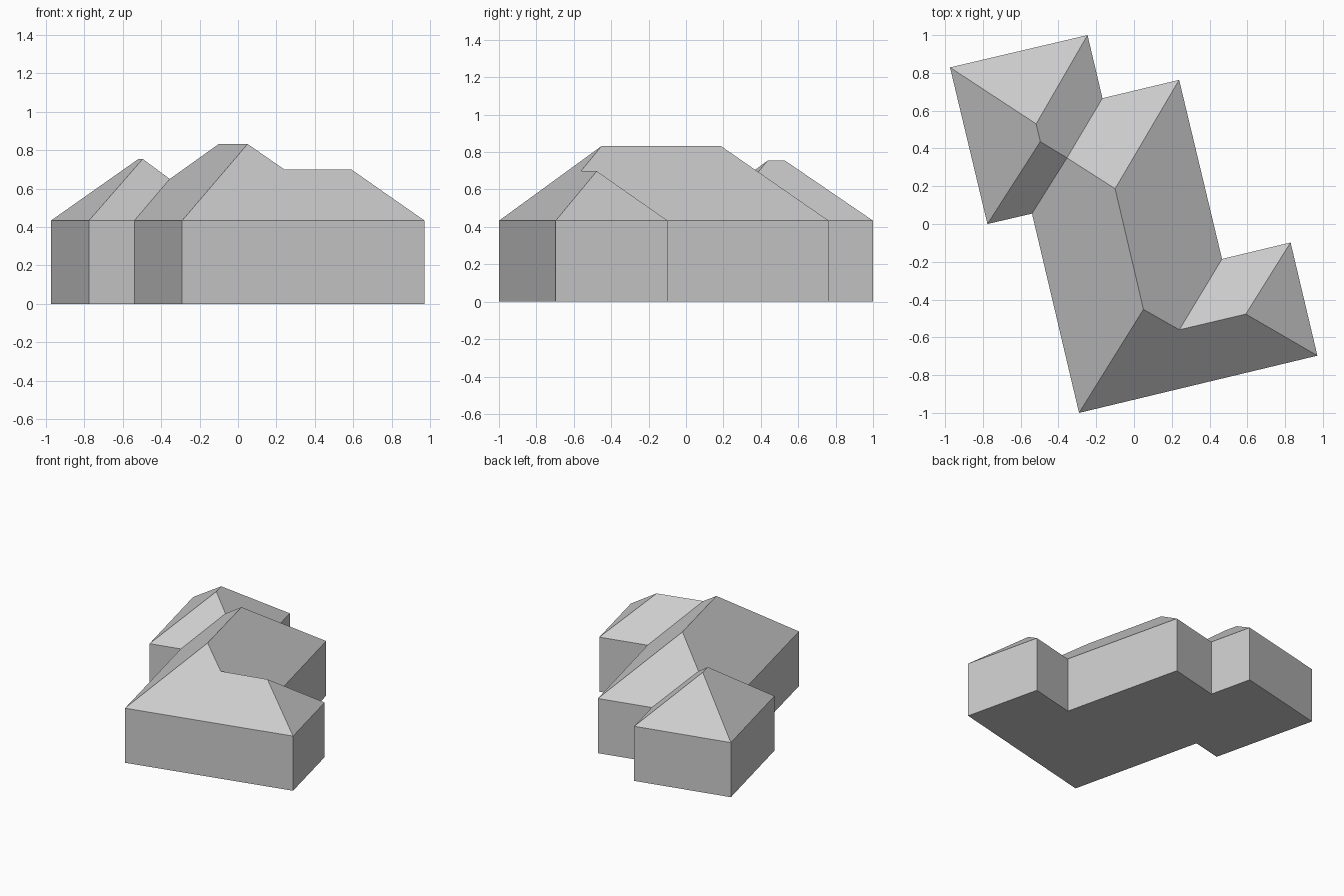
import bpy
import bmesh

cube = bpy.data.objects.get("Cube")
if cube:
    bpy.data.objects.remove(cube, do_unlink=True)

EAVE = 0.433

# Stepped footprint, counterclockwise from the front corner
corners = dict(
    A=(-0.291, -1.0), B=(0.971, -0.697), C=(0.829, -0.098), D=(0.466, -0.185),
    E=(0.239, 0.763), F=(-0.167, 0.666), G=(-0.246, 1.0), H=(-0.974, 0.829),
    I=(-0.776, 0.0), J=(-0.54, 0.055))

# Ridge ends and valley junctions of the hipped roof
ridges = dict(
    p=(0.05, -0.452, 0.832), q=(0.24, -0.56, 0.70), r=(0.592, -0.477, 0.698),
    s=(-0.10, 0.187, 0.832), t=(-0.355, 0.35, 0.65), u=(-0.496, 0.436, 0.754),
    v=(-0.518, 0.53, 0.754))

# One slope per wall, named by its corner letters
slopes = ["ABrqp", "BCr", "CDqr", "DEspq", "EFts",
          "FGvut", "GHv", "HIuv", "IJtu", "JApst"]

plaster = bpy.data.materials.new("light grey")
plaster.use_nodes = True
colour = (0.6, 0.6, 0.6, 1.0)
plaster.diffuse_color = colour
plaster.node_tree.nodes["Principled BSDF"].inputs["Base Color"].default_value = colour


def add_object(name, bm):
    mesh = bpy.data.meshes.new(name)
    bm.to_mesh(mesh)
    bm.free()
    mesh.materials.append(plaster)
    obj = bpy.data.objects.new(name, mesh)
    bpy.context.collection.objects.link(obj)
    return obj


# Walls and floor
bm = bmesh.new()
base = [bm.verts.new((x, y, 0)) for x, y in corners.values()]
top = [bm.verts.new((x, y, EAVE)) for x, y in corners.values()]
bm.faces.new(base[::-1])
for i in range(len(base)):
    j = (i + 1) % len(base)
    bm.faces.new((base[i], base[j], top[j], top[i]))
add_object("walls", bm)

# Hipped roof
bm = bmesh.new()
points = {k: bm.verts.new((x, y, EAVE)) for k, (x, y) in corners.items()}
points.update({k: bm.verts.new(co) for k, co in ridges.items()})
for slope in slopes:
    bm.faces.new([points[k] for k in slope])
add_object("roof", bm)
